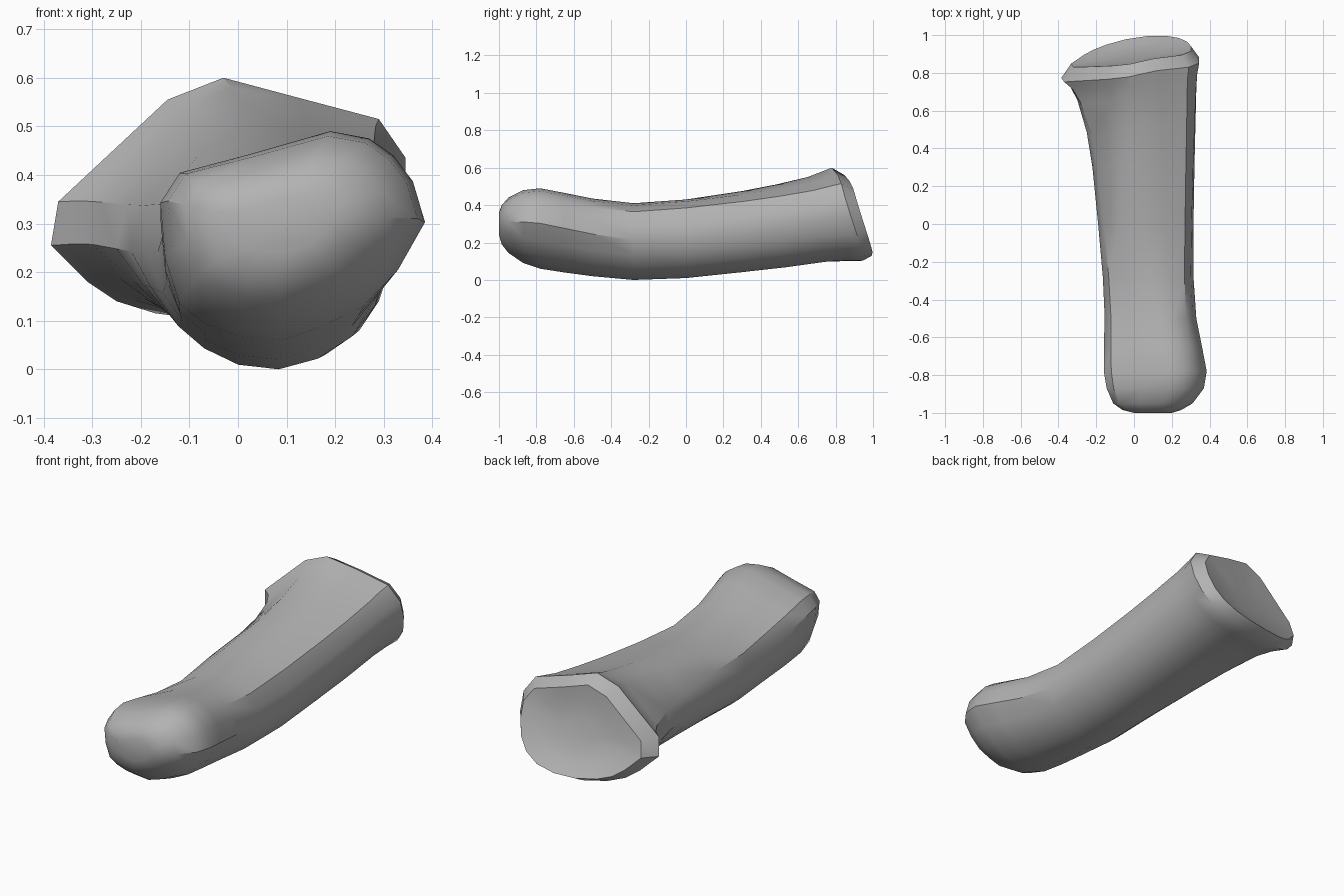
import bpy
import bmesh
from mathutils import Vector

default = bpy.data.objects.get("Cube")
if default:
    bpy.data.objects.remove(default, do_unlink=True)

# Cross-section outlines (x, z), clockwise from the left extreme, over the top
HEAD = [(-.16, .32), (-.12, .39), (.03, .435), (.19, .487), (.27, .47), (.32, .43),
        (.36, .37), (.385, .275), (.33, .165), (.26, .08), (.17, .03), (.09, 0),
        (0, .01), (-.07, .04), (-.12, .085), (-.15, .19)]
SHAFT = [(-.19, .24), (-.16, .34), (-.08, .4), (.04, .43), (.16, .42), (.27, .385),
         (.305, .3), (.315, .22), (.29, .14), (.25, .08), (.18, .03), (.09, .01),
         (0, .02), (-.08, .06), (-.14, .11), (-.18, .17)]
BASE = [(-.385, .255), (-.37, .345), (-.145, .555), (-.03, .6), (.12, .56), (.29, .515),
        (.345, .435), (.345, .34), (.32, .25), (.27, .18), (.19, .13), (.08, .105),
        (-.05, .1), (-.17, .115), (-.25, .14), (-.31, .18)]

# Stations along the bone: y, left, right, bottom, top
STATIONS = [(-1, 0, .2, .24, .36), (-.985, -.06, .25, .19, .4), (-.95, -.11, .31, .145, .44),
            (-.87, -.145, .37, .09, .48), (-.78, -.16, .385, .06, .49),
            (-.65, -.16, .36, .04, .465), (-.5, -.155, .33, .02, .435),
            (-.28, -.165, .315, 0, .41), (0, -.19, .315, .01, .43),
            (.3, -.22, .32, .04, .475), (.5, -.25, .325, .065, .51),
            (.7, -.3, .33, .095, .55), (.8, -.34, .335, .1, .58),
            (.87, -.385, .345, .1, .6)]
END_Y = STATIONS[-1][0]


def clamp(value):
    return max(0, min(1, value))


def normalised(outline):
    """Scale an outline to the unit square."""
    xs, zs = zip(*outline)
    width, height = max(xs) - min(xs), max(zs) - min(zs)
    return [Vector(((x - min(xs)) / width, (z - min(zs)) / height)) for x, z in outline]


def slant(x, z):
    """Position of the oblique joint face along the bone."""
    return .97 + .17 * x - .31 * z - .35 * x * x


head, shaft, base = map(normalised, (HEAD, SHAFT, BASE))


def station_ring(y, left, right, bottom, top):
    """Blend the outlines at y and fit the result to the given box."""
    if y < 0:
        start, end, blend = shaft, head, clamp(-y / .75)
    else:
        start, end, blend = shaft, base, clamp(y / END_Y)
    lean = clamp((y - .3) / (END_Y - .3))
    ring = []
    for a, b in zip(start, end):
        unit = a.lerp(b, blend)
        x = left + unit.x * (right - left)
        z = bottom + unit.y * (top - bottom)
        ring.append(Vector((x, y + lean * (slant(x, z) - END_Y), z)))
    return ring


def joint_ring(outer, scale, offset):
    """Shrink the outer rim onto the oblique joint face."""
    centre = sum(outer, Vector()) / len(outer)
    ring = []
    for point in outer:
        p = centre.lerp(point, scale)
        ring.append(Vector((p.x, slant(p.x, p.z) + offset, p.z)))
    return ring


# Rounded head, shaft and flared base, then the lip and hollow of the joint
rings = [station_ring(*station) for station in STATIONS]
rim = rings[-1]
rings += [joint_ring(rim, .87, .055), joint_ring(rim, .6, .03), joint_ring(rim, .3, .015)]

bm = bmesh.new()
loops = [[bm.verts.new(point) for point in ring] for ring in rings]
for lower, upper in zip(loops, loops[1:]):
    for i in range(len(lower)):
        bm.faces.new((lower[i - 1], lower[i], upper[i], upper[i - 1]))
for cap in (loops[0], loops[-1]):
    bm.faces.new(cap)
bmesh.ops.recalc_face_normals(bm, faces=bm.faces)
mesh = bpy.data.meshes.new("bone")
bm.to_mesh(mesh)
bm.free()

# Grey bone material
grey = bpy.data.materials.new("bone grey")
grey.use_nodes = True
colour = (.45, .45, .45, 1)
grey.diffuse_color = colour
grey.node_tree.nodes["Principled BSDF"].inputs["Base Color"].default_value = colour
mesh.materials.append(grey)

bone = bpy.data.objects.new("bone", mesh)
bpy.context.collection.objects.link(bone)
bpy.context.view_layer.objects.active = bone
bone.select_set(True)
bpy.ops.object.shade_smooth_by_angle(angle=.6)
